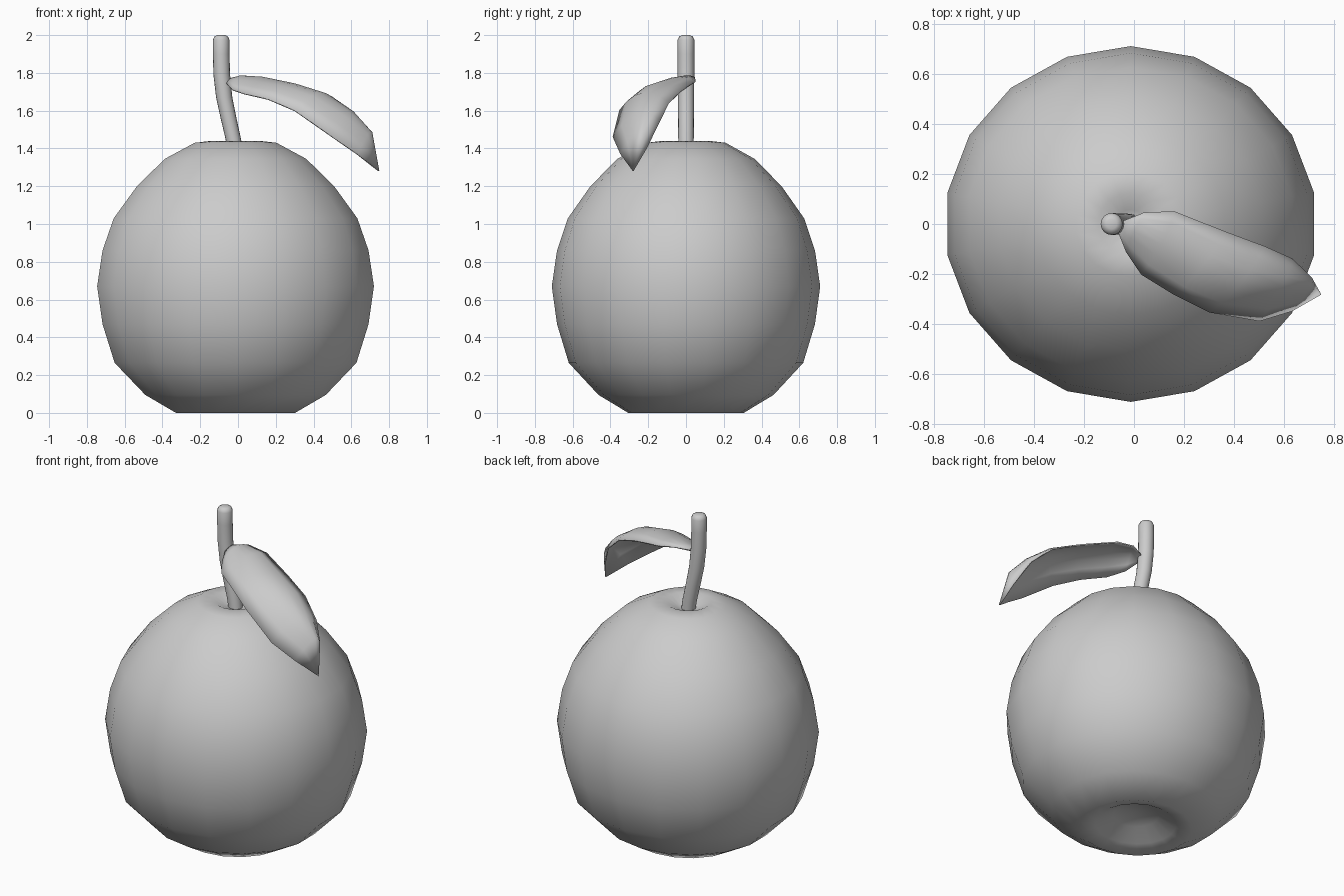
import bpy, bmesh, math
from mathutils import Vector

if "Cube" in bpy.data.objects:
    bpy.data.objects.remove(bpy.data.objects["Cube"], do_unlink=True)

# Single plain grey
grey = bpy.data.materials.new("plain_grey")
grey.use_nodes = True
colour = (0.6, 0.6, 0.6, 1)
grey.diffuse_color = colour
grey.node_tree.nodes["Principled BSDF"].inputs["Base Color"].default_value = colour


def finish(name, bm, sharp_angle=80):
    """Turn a bmesh into a smooth shaded grey object."""
    bmesh.ops.remove_doubles(bm, verts=bm.verts[:], dist=0.0005)
    bmesh.ops.recalc_face_normals(bm, faces=bm.faces[:])
    mesh = bpy.data.meshes.new(name)
    bm.to_mesh(mesh)
    bm.free()
    mesh.materials.append(grey)
    obj = bpy.data.objects.new(name, mesh)
    bpy.context.collection.objects.link(obj)
    bpy.ops.object.select_all(action="DESELECT")
    obj.select_set(True)
    bpy.context.view_layer.objects.active = obj
    bpy.ops.object.shade_smooth_by_angle(angle=math.radians(sharp_angle))
    return obj


def skin(bm, rows, closed):
    """Bridge successive rows of points with quads."""
    grid = [[bm.verts.new(p) for p in row] for row in rows]
    count = len(grid[0])
    for low, high in zip(grid, grid[1:]):
        for i in range(count if closed else count - 1):
            j = (i + 1) % count
            bm.faces.new((low[i], low[j], high[j], high[i]))
    return grid


def ring(centre, rx, ry, sides):
    angles = [math.pi / 2 + math.tau * i / sides for i in range(sides)]
    return [Vector(centre) + Vector((rx * math.cos(a), ry * math.sin(a), 0)) for a in angles]


# Fruit body: lathed profile with a dimple at each end
profile = [(0, 0.1), (0.13, 0.08), (0.23, 0.025), (0.32, 0), (0.485, 0.095),
           (0.65, 0.265), (0.715, 0.47), (0.744, 0.67), (0.715, 0.86),
           (0.655, 1.03), (0.53, 1.2), (0.38, 1.345), (0.22, 1.43),
           (0.13, 1.44), (0.06, 1.405), (0, 1.39)]
body = bmesh.new()
skin(body, [ring((-0.013, 0, z), r, r * 0.955, 18) for r, z in profile], True)
bmesh.ops.dissolve_degenerate(body, dist=0.0001, edges=body.edges[:])
finish("fruit_body", body)

# Stem: bent tube with a rounded top
path = [(-0.012, 1.36, 0.04), (-0.025, 1.45, 0.041), (-0.05, 1.56, 0.042),
        (-0.073, 1.67, 0.043), (-0.086, 1.79, 0.044), (-0.089, 1.9, 0.044),
        (-0.089, 1.975, 0.044), (-0.089, 1.993, 0.036), (-0.089, 2, 0.02)]
stem = bmesh.new()
rows = skin(stem, [ring((x, 0, z), r, r, 16) for x, z, r in path], True)
stem.faces.new(rows[0])
stem.faces.new(rows[-1])
finish("stem", stem)

# Leaf: arched cross-sections given by back edge, midrib and front edge
base, tip = (-0.075, 0, 1.76), (0.745, -0.28, 1.28)
sections = [
    (base, base, base),
    ((0.04, 0.045, 1.775), (0, -0.03, 1.775), (-0.03, -0.11, 1.71)),
    ((0.16, 0.05, 1.755), (0.11, -0.08, 1.77), (0.03, -0.2, 1.69)),
    ((0.36, -0.03, 1.7), (0.27, -0.17, 1.74), (0.16, -0.28, 1.66)),
    ((0.52, -0.09, 1.64), (0.43, -0.23, 1.69), (0.3, -0.35, 1.6)),
    ((0.63, -0.14, 1.54), (0.59, -0.25, 1.59), (0.5, -0.385, 1.46)),
    ((0.7, -0.21, 1.4), (0.7, -0.25, 1.49), (0.63, -0.345, 1.37)),
    (tip, tip, tip),
]


def arch(back, mid, front, steps=6):
    """Points on the parabola through the three given points."""
    b, m, f = Vector(back), Vector(mid), Vector(front)
    ts = [i / steps for i in range(steps + 1)]
    return [b * (1 - t) * (1 - 2 * t) + m * 4 * t * (1 - t) + f * t * (2 * t - 1) for t in ts]


blade = bmesh.new()
skin(blade, [arch(*s) for s in sections], False)
bmesh.ops.dissolve_degenerate(blade, dist=0.0001, edges=blade.edges[:])
leaf = finish("leaf", blade)
thick = leaf.modifiers.new("thickness", "SOLIDIFY")
thick.thickness = 0.008
thick.offset = 0
